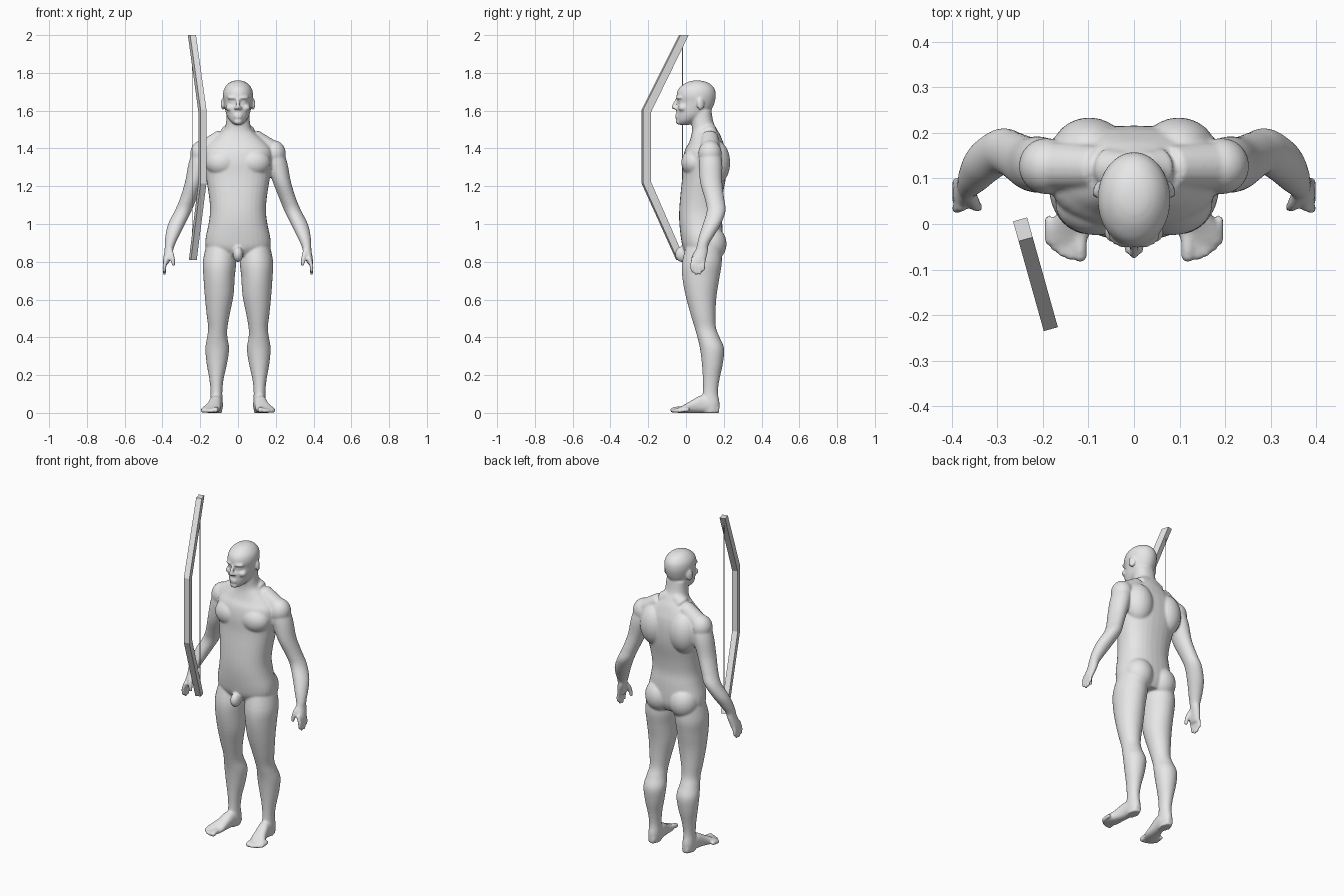
import bpy, bmesh, math
from mathutils import Vector, Matrix

grey = bpy.data.materials.new("plain grey")
grey.diffuse_color = (0.8, 0.8, 0.8, 1)


def finish(bm, name):
    bmesh.ops.recalc_face_normals(bm, faces=bm.faces)
    me = bpy.data.meshes.new(name)
    bm.to_mesh(me)
    bm.free()
    me.materials.append(grey)
    ob = bpy.data.objects.new(name, me)
    bpy.context.collection.objects.link(ob)
    return ob


def smooth_rows(rows, steps=4):
    """Catmull-Rom curve through rows of numbers."""
    out = []
    for i in range(len(rows) - 1):
        p0, p1, p2 = rows[max(i - 1, 0)], rows[i], rows[i + 1]
        p3 = rows[min(i + 2, len(rows) - 1)]
        for k in range(steps):
            t = k / steps
            out.append([0.5 * (2 * b + (c - a) * t + (2 * a - 5 * b + 4 * c - d) * t * t
                               + (3 * b - a - 3 * c + d) * t ** 3)
                        for a, b, c, d in zip(p0, p1, p2, p3)])
    return out + [list(rows[-1])]


def loft(bm, rings, n=32, power=2.0):
    """Closed skin over rings of (centre, half axis u, half axis v)."""
    loops = []
    for c, u, v in rings:
        loop = []
        for i in range(n):
            a = 2 * math.pi * i / n
            ca, sa = math.cos(a), math.sin(a)
            x = math.copysign(abs(ca) ** (2 / power), ca)
            y = math.copysign(abs(sa) ** (2 / power), sa)
            loop.append(bm.verts.new(Vector(c) + Vector(u) * x + Vector(v) * y))
        loops.append(loop)
    for a, b in zip(loops, loops[1:]):
        for i in range(n):
            j = (i + 1) % n
            bm.faces.new((a[i], a[j], b[j], b[i]))
    bm.faces.new(loops[0][::-1])
    bm.faces.new(loops[-1])


def column(bm, rows, side=1, power=2.0):
    """Upright form from rows of (z, centre x, half width, front y, back y)."""
    loft(bm, [((side * x, (f + b) / 2, z), (w, 0, 0), (0, (b - f) / 2, 0))
              for z, x, w, f, b in smooth_rows(rows)], power=power)


def ball(bm, c, r, turn=0.0):
    m = Matrix.Translation(c) @ Matrix.Rotation(turn, 4, 'Z') @ Matrix.Diagonal((*r, 1))
    bmesh.ops.create_uvsphere(bm, u_segments=24, v_segments=16, radius=1, matrix=m)


def tube(bm, pts, side=1):
    """Round-ended limb through points (x, y, z, radius)."""
    rows = smooth_rows([(side * p[0], *p[1:]) for p in pts])
    rings = []
    for i, p in enumerate(rows):
        t = Vector(rows[min(i + 1, len(rows) - 1)][:3]) - Vector(rows[max(i - 1, 0)][:3])
        t.normalize()
        ref = Vector((1, 0, 0)) if abs(t.x) < 0.8 else Vector((0, 1, 0))
        u = t.cross(ref).normalized()
        rings.append((p[:3], u * p[3], t.cross(u) * p[3]))
    loft(bm, rings, 16)
    for p in (rows[0], rows[-1]):
        ball(bm, p[:3], (p[3],) * 3)


bm = bmesh.new()

# torso and neck
column(bm, [(.83, 0, .11, .01, .17), (.87, 0, .165, -.015, .19), (.92, 0, .172, -.026, .195),
            (1.0, 0, .156, -.035, .192), (1.07, 0, .148, -.036, .186), (1.15, 0, .154, -.03, .194),
            (1.25, 0, .17, -.02, .212), (1.33, 0, .182, -.018, .216), (1.39, 0, .18, -.006, .21),
            (1.43, 0, .15, .015, .198), (1.47, 0, .105, .028, .182), (1.5, 0, .074, .032, .165),
            (1.54, 0, .063, .03, .145), (1.6, 0, .06, .03, .135)], power=2.3)
ball(bm, (0, -.02, .84), (.027, .038, .042))

# head, nose, mouth and chin
column(bm, [(1.525, 0, .018, -.035, .02), (1.545, 0, .042, -.047, .06), (1.575, 0, .06, -.05, .11),
            (1.61, 0, .069, -.05, .138), (1.645, 0, .075, -.044, .152), (1.68, 0, .08, -.05, .158),
            (1.715, 0, .074, -.04, .152), (1.742, 0, .054, -.01, .128), (1.756, 0, .03, .022, .095),
            (1.76, 0, .008, .05, .068)])
tube(bm, [(0, -.046, 1.662, .008), (0, -.06, 1.636, .01), (0, -.064, 1.618, .012)])
for z in (1.576, 1.564):
    ball(bm, (0, -.046, z), (.023, .012, .0055))
ball(bm, (0, -.038, 1.541), (.022, .018, .015))

for s in (1, -1):
    # face details
    ball(bm, (s * .03, -.035, 1.668), (.028, .016, .009), s * .35)
    ball(bm, (s * .031, -.025, 1.646), (.014, .014, .009))
    ball(bm, (s * .042, -.018, 1.615), (.024, .024, .018))
    ball(bm, (s * .013, -.054, 1.613), (.009, .012, .008))
    ball(bm, (s * .08, .077, 1.634), (.009, .021, .032), s * .4)
    # chest, shoulder blade, buttock
    ball(bm, (s * .083, .045, 1.325), (.09, .07, .075))
    ball(bm, (s * .098, .155, 1.325), (.085, .079, .12))
    ball(bm, (s * .08, .13, .895), (.084, .085, .095))
    # shoulder
    tube(bm, [(.03, .12, 1.495, .042), (.1, .125, 1.442, .05), (.185, .127, 1.385, .054)], s)
    ball(bm, (s * .192, .127, 1.373), (.061, .062, .069))
    # arm
    column(bm, [(1.39, .19, .05, .075, .18), (1.32, .206, .056, .068, .192),
                (1.22, .233, .048, .075, .192), (1.13, .265, .044, .1, .203),
                (1.07, .29, .045, .11, .21), (1.0, .325, .045, .09, .185),
                (.94, .347, .037, .07, .15), (.89, .361, .027, .058, .12),
                (.86, .366, .023, .05, .117), (.81, .378, .019, .03, .106),
                (.79, .382, .014, .034, .1)], s)
    # fingers and thumb
    for y, tip in ((.037, .752), (.057, .738), (.076, .74), (.094, .758)):
        tube(bm, [(.378, y, .815, .011), (.389, y - .003, .78, .0105),
                  (.389, y - .003, tip, .009)], s)
    tube(bm, [(.36, .065, .86, .015), (.348, .042, .825, .013), (.342, .036, .785, .0095)], s)
    # leg
    column(bm, [(.9, .092, .074, .005, .185), (.8, .098, .088, -.02, .19), (.72, .1, .083, -.02, .178),
                (.62, .1, .076, -.002, .162), (.52, .105, .061, .025, .156),
                (.45, .107, .051, .046, .159), (.4, .11, .054, .06, .178),
                (.34, .11, .063, .074, .202), (.26, .112, .054, .084, .195),
                (.18, .114, .038, .089, .178), (.11, .114, .031, .089, .169),
                (.05, .114, .033, .08, .178), (.0, .114, .029, .085, .174)], s)
    # foot: rows of x, y, half width, height
    foot = smooth_rows([(.113, .176, .018, .04), (.113, .13, .033, .08), (.118, .08, .034, .092),
                        (.128, .03, .038, .066), (.142, -.015, .048, .04), (.15, -.045, .042, .026)])
    loft(bm, [((s * x, y, h / 2), (w, 0, 0), (0, 0, h / 2)) for x, y, w, h in foot], power=2.4)
    # toes
    for x, y, r in ((.118, -.069, .015), (.14, -.07, .011), (.157, -.062, .011),
                    (.173, -.05, .0105), (.187, -.036, .0105)):
        tube(bm, [(x, y + .045, r + .006, r), (x, y + .02, r + .004, r), (x, y, r, r)], s)

body = finish(bm, "body")
# fuse all body parts into one smooth skin
fuse = body.modifiers.new("fuse", 'REMESH')
fuse.mode = 'VOXEL'
fuse.voxel_size = 0.0062
fuse.use_smooth_shade = True
soften = body.modifiers.new("soften", 'SMOOTH')
soften.factor = 0.5
soften.iterations = 5

# bow: flat outline (distance forward, z) given thickness sideways
start, ahead, across = Vector((-.25, .01, 0)), Vector((.27, -.963, 0)), Vector((.963, .27, 0))
outline = [(0, 2), (.045, 2), (.25, 1.605), (.25, 1.215), (.06, .81),
           (.02, .81), (.208, 1.225), (.208, 1.59)]
bm = bmesh.new()
sides = [[bm.verts.new(start + ahead * d + across * t + Vector((0, 0, z))) for d, z in outline]
         for t in (-.016, .016)]
for i in range(8):
    j = (i + 1) % 8
    bm.faces.new((sides[0][i], sides[0][j], sides[1][j], sides[1][i]))
for v in sides:
    for q in ((0, 1, 2, 7), (7, 2, 3, 6), (6, 3, 4, 5)):
        bm.faces.new([v[i] for i in q])
finish(bm, "bow")

# bow string
bm = bmesh.new()
c = start + ahead * .029
loft(bm, [((c.x, c.y, z), (.002, 0, 0), (0, .002, 0)) for z in (.82, 1.99)], 8)
finish(bm, "bow_string")
